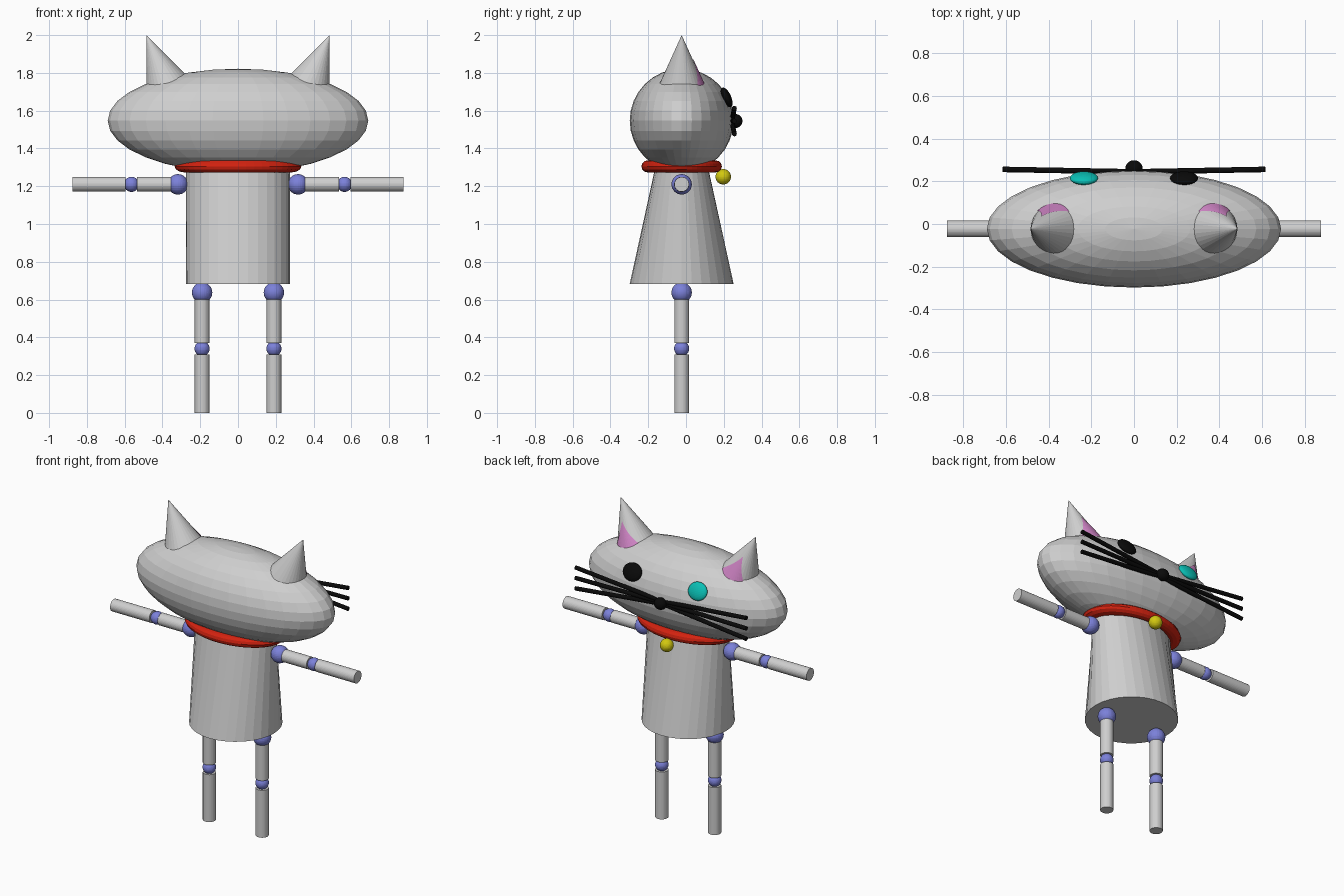
import bpy, bmesh, math
from mathutils import Matrix, Vector

if "Cube" in bpy.data.objects:
    bpy.data.objects.remove(bpy.data.objects["Cube"])

YC = -0.023  # depth of the body's centre line


def material(name, r, g, b):
    m = bpy.data.materials.new(name)
    m.diffuse_color = (r, g, b, 1)
    m.use_nodes = True
    m.node_tree.nodes["Principled BSDF"].inputs["Base Color"].default_value = m.diffuse_color
    return m


GREY = material("light grey", 0.62, 0.62, 0.62)
BLUE = material("joint blue", 0.2, 0.22, 0.7)
RED = material("collar red", 0.65, 0.016, 0.005)
PINK = material("ear pink", 0.65, 0.24, 0.58)
TEAL = material("teal", 0.003, 0.52, 0.46)
YELLOW = material("bell yellow", 0.65, 0.58, 0.005)
BLACK = material("black", 0.003, 0.003, 0.003)


def finish(name, bm, mat):
    me = bpy.data.meshes.new(name)
    bm.to_mesh(me)
    bm.free()
    me.materials.append(mat)
    ob = bpy.data.objects.new(name, me)
    bpy.context.collection.objects.link(ob)
    return ob


def ball(name, centre, radii, mat, tilt=0, seg=32):
    bm = bmesh.new()
    mx = (Matrix.Translation(centre) @ Matrix.Rotation(tilt, 4, 'X')
          @ Matrix.Diagonal((*radii, 1)))
    bmesh.ops.create_uvsphere(bm, u_segments=seg, v_segments=seg // 2, radius=1, matrix=mx)
    return finish(name, bm, mat)


def rod(name, a, b, radius, mat, seg=32):
    a, b = Vector(a), Vector(b)
    d = b - a
    mx = Matrix.Translation((a + b) / 2) @ d.to_track_quat('Z', 'Y').to_matrix().to_4x4()
    bm = bmesh.new()
    bmesh.ops.create_cone(bm, cap_ends=True, segments=seg, radius1=radius,
                          radius2=radius, depth=d.length, matrix=mx)
    return finish(name, bm, mat)


# Head
ball("head", (0, YC, 1.547), (0.69, 0.275, 0.275), GREY)

# Body: round hem, flattened towards the neck
bm = bmesh.new()
bmesh.ops.create_cone(bm, cap_ends=True, segments=32, radius1=0.275, radius2=0.275,
                      depth=0.64, matrix=Matrix.Translation((0, 0, 1.003)))
for v in bm.verts:
    if v.co.z > 1:
        v.co.y *= 0.49
    v.co.y += YC
finish("body", bm, GREY)

# Collar: flattened ring
bm = bmesh.new()
N, M = 48, 12
ring = []
for i in range(N):
    a = 2 * math.pi * i / N
    row = []
    for j in range(M):
        b = 2 * math.pi * j / M
        k = 1 + 0.19 * math.cos(b)
        row.append(bm.verts.new((0.282 * k * math.cos(a), YC + 0.179 * k * math.sin(a),
                                 1.305 + 0.032 * math.sin(b))))
    ring.append(row)
for i in range(N):
    p, q = ring[i], ring[(i + 1) % N]
    for j in range(M):
        n = (j + 1) % M
        bm.faces.new((p[j], q[j], q[n], p[n]))
finish("collar", bm, RED)
ball("bell", (0, 0.197, 1.25), (0.041,) * 3, YELLOW)

# Nose
ball("nose", (0, 0.262, 1.545), (0.04, 0.037, 0.037), BLACK)

HALF = math.radians(22.5)
for s, side in ((-1, "left"), (1, "right")):
    # Ear: tilted cone with its outer edge upright
    place = Matrix.Translation((s * 0.485, YC, 2.0)) @ Matrix.Rotation(s * HALF, 4, 'Y')
    h = 0.34
    bm = bmesh.new()
    bmesh.ops.create_cone(bm, cap_ends=True, segments=32, radius1=h * math.tan(HALF),
                          radius2=0, depth=h,
                          matrix=place @ Matrix.Translation((0, 0, -h / 2)))
    bmesh.ops.remove_doubles(bm, verts=bm.verts, dist=1e-5)
    finish(side + "_ear", bm, GREY)

    # Inner ear: thin curved triangle on the +y side of the cone
    bm = bmesh.new()
    rows = []
    for i in range(9):
        f = 0.01 + 0.99 * i / 8
        t = 0.13 + 0.18 * f
        r = t * math.tan(HALF) + 0.004
        row = []
        for j in range(13):
            phi = math.radians(58) * f * (j / 6 - 1)
            row.append(bm.verts.new(place @ Vector((r * math.sin(phi), r * math.cos(phi), -t))))
        rows.append(row)
    for p, q in zip(rows, rows[1:]):
        for j in range(12):
            bm.faces.new((p[j], p[j + 1], q[j + 1], q[j]))
    finish(side + "_inner_ear", bm, PINK)

    # Eye: one teal, one black
    ball(side + "_eye", (s * 0.235, 0.215, 1.67), (0.066, 0.024, 0.056),
         TEAL if s < 0 else BLACK, tilt=math.radians(24))

    # Whiskers fan out from the nose
    for k, row_name in ((-1, "lower"), (0, "middle"), (1, "upper")):
        rod(f"{side}_{row_name}_whisker", (s * 0.02, 0.245, 1.545 + k * 0.01),
            (s * 0.615, 0.256, 1.545 + k * 0.068), 0.013, BLACK, 16)

    # Arm
    z = 1.21
    ball(side + "_shoulder", (s * 0.318, YC, z), (0.054,) * 3, BLUE)
    rod(side + "_upper_arm", (s * 0.34, YC, z), (s * 0.535, YC, z), 0.039, GREY)
    ball(side + "_elbow", (s * 0.564, YC, z), (0.04,) * 3, BLUE)
    rod(side + "_forearm", (s * 0.595, YC, z), (s * 0.877, YC, z), 0.039, GREY)

    # Leg
    x = s * 0.19
    ball(side + "_hip", (x, YC, 0.637), (0.054,) * 3, BLUE)
    rod(side + "_thigh", (x, YC, 0.37), (x, YC, 0.61), 0.039, GREY)
    ball(side + "_knee", (x, YC, 0.34), (0.04,) * 3, BLUE)
    rod(side + "_shin", (x, YC, 0), (x, YC, 0.308), 0.039, GREY)
